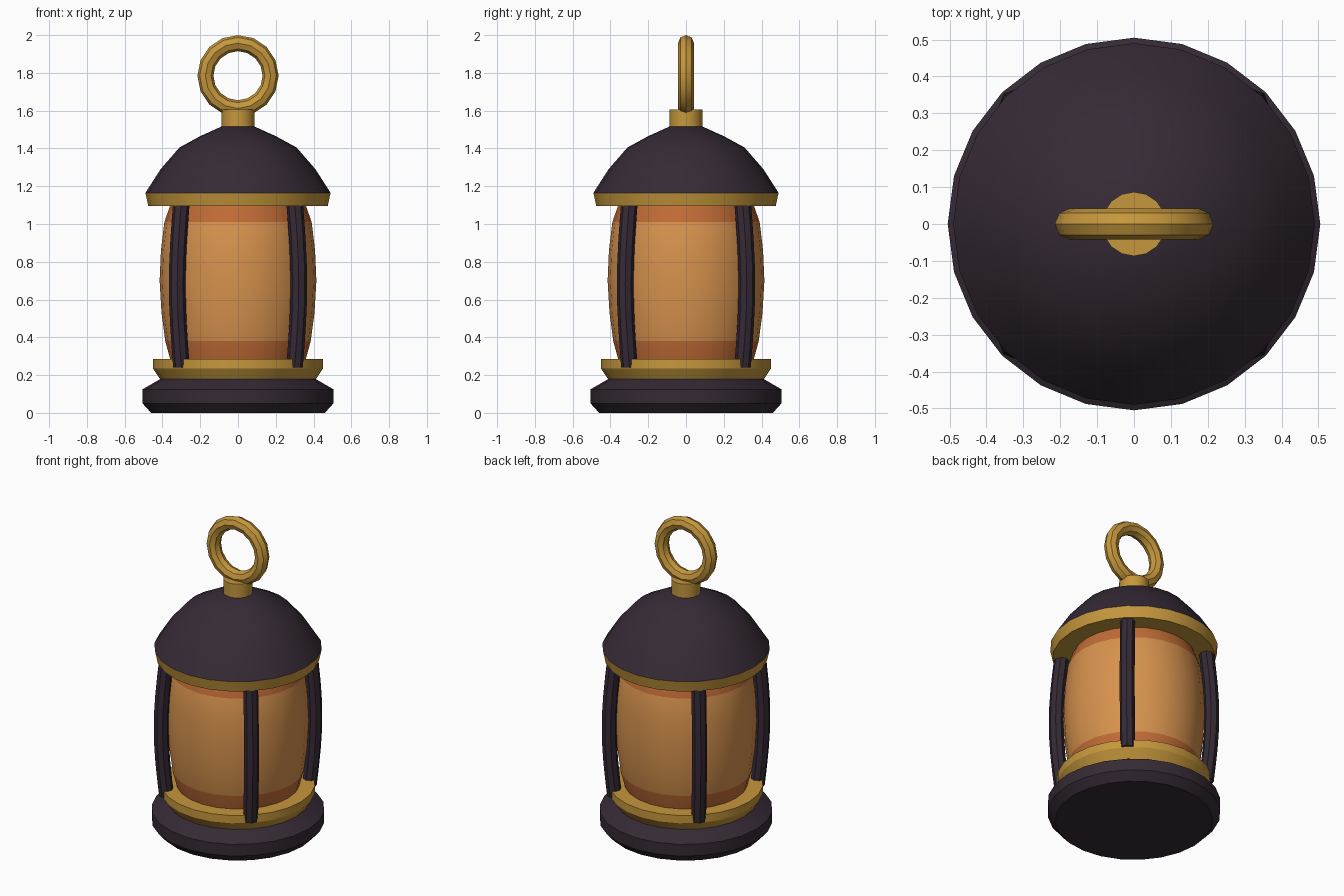
import bpy, bmesh, math

if "Cube" in bpy.data.objects:
    bpy.data.objects.remove(bpy.data.objects["Cube"])


def material(name, rgb):
    m = bpy.data.materials.new(name)
    m.diffuse_color = (*rgb, 1)
    m.use_nodes = True
    m.node_tree.nodes["Principled BSDF"].inputs["Base Color"].default_value = m.diffuse_color
    return m


DARK = material("dark_plum_metal", (0.036, 0.023, 0.036))
GOLD = material("brass", (0.56, 0.31, 0.045))
GLASS = material("amber_glass", (0.68, 0.29, 0.075))
EDGE = material("burnt_orange_glass", (0.53, 0.15, 0.037))


def add_rings(name, rings, mats, closed=False):
    """Skin a list of vertex rings; cap the ends or join them in a loop."""
    bm = bmesh.new()
    loops = [[bm.verts.new(p) for p in ring] for ring in rings]
    n = len(loops[0])
    pairs = list(zip(loops, loops[1:]))
    if closed:
        pairs.append((loops[-1], loops[0]))
    else:
        bm.faces.new(loops[0][::-1])
        bm.faces.new(loops[-1])
    for a, b in pairs:
        for i in range(n):
            j = (i + 1) % n
            bm.faces.new((a[i], a[j], b[j], b[i]))
    bmesh.ops.recalc_face_normals(bm, faces=bm.faces[:])
    mesh = bpy.data.meshes.new(name)
    bm.to_mesh(mesh)
    bm.free()
    obj = bpy.data.objects.new(name, mesh)
    bpy.context.collection.objects.link(obj)
    for m in mats:
        mesh.materials.append(m)
    bpy.ops.object.select_all(action='DESELECT')
    obj.select_set(True)
    bpy.context.view_layer.objects.active = obj
    bpy.ops.object.shade_smooth_by_angle(angle=math.radians(30))
    return obj


def circle(n):
    return [(math.cos(2 * math.pi * i / n), math.sin(2 * math.pi * i / n)) for i in range(n)]


def lathe(name, profile, mats, sides=24):
    return add_rings(name, [[(r * c, r * s, z) for c, s in circle(sides)]
                            for r, z in profile], mats)


# Foot and lower collar
lathe("base", [(0.46, 0), (0.505, 0.05), (0.505, 0.125), (0.41, 0.18)], [DARK])
lathe("lower_collar", [(0.41, 0.175), (0.45, 0.235), (0.45, 0.285)], [GOLD])

# Barrel-shaped glass with darker bands at both ends
glass = lathe("glass", [(0.355, 0.27), (0.385, 0.38), (0.405, 0.53), (0.415, 0.70),
                        (0.408, 0.86), (0.39, 1.01), (0.355, 1.11)], [GLASS, EDGE])
for f in glass.data.polygons:
    if f.center.z < 0.38 or f.center.z > 1.01:
        f.material_index = 1

# Roof rim and dome
lathe("roof_rim", [(0.475, 1.095), (0.49, 1.165)], [GOLD])
lathe("roof", [(0.49, 1.165), (0.41, 1.29), (0.31, 1.405), (0.20, 1.465), (0.085, 1.517)], [DARK])

# Neck and hanging ring
lathe("neck", [(0.087, 1.50), (0.087, 1.605)], [GOLD], 16)
add_rings("hanging_ring",
          [[((0.1725 + 0.0425 * u) * c, 0.0425 * v, 1.785 + (0.1725 + 0.0425 * u) * s)
            for u, v in circle(8)] for c, s in circle(16)], [GOLD], closed=True)

# Four bowed guard bars on the diagonals
for k in range(4):
    a = math.radians(45 + 90 * k)
    ca, sa = math.cos(a), math.sin(a)
    rings = []
    for i in range(9):
        t = i / 8
        r = 0.423 + 0.032 * math.sin(math.pi * t)
        z = 0.24 + 0.88 * t
        rings.append([((r + 0.044 * u) * ca - 0.044 * v * sa,
                       (r + 0.044 * u) * sa + 0.044 * v * ca, z) for u, v in circle(8)])
    add_rings(f"guard_bar_{k + 1}", rings, [DARK])
